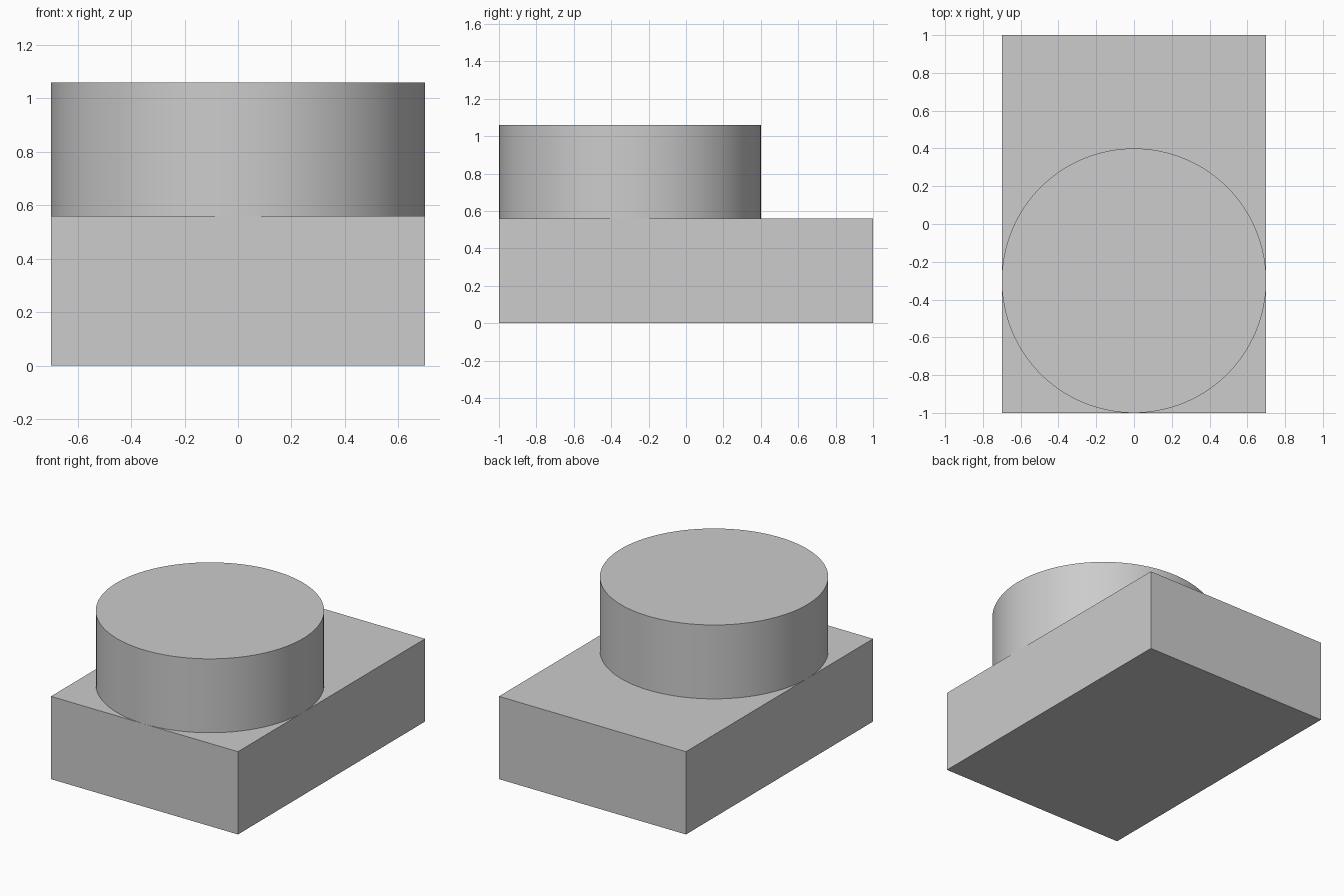
import bpy
import math

# Remove the default object
cube = bpy.data.objects.get("Cube")
if cube:
    bpy.data.objects.remove(cube, do_unlink=True)

WIDTH, LENGTH = 1.4, 2.0
BASE_H, DISC_H = 0.56, 0.5
RADIUS = WIDTH / 2

# Single grey material
grey = bpy.data.materials.new("light grey")
grey.use_nodes = True
colour = (0.604, 0.604, 0.604, 1)
grey.diffuse_color = colour
grey.node_tree.nodes["Principled BSDF"].inputs["Base Color"].default_value = colour


def finish(name):
    obj = bpy.context.object
    obj.name = obj.data.name = name
    obj.data.materials.append(grey)
    return obj


# Rectangular base block
bpy.ops.mesh.primitive_cube_add(size=1, location=(0, 0, BASE_H / 2))
base = finish("base_block")
base.scale = (WIDTH, LENGTH, BASE_H)
bpy.ops.object.transform_apply(location=False, rotation=False, scale=True)

# Round boss, tangent to the front and both sides of the block
bpy.ops.mesh.primitive_cylinder_add(
    vertices=128, radius=RADIUS, depth=DISC_H,
    location=(0, RADIUS - LENGTH / 2, BASE_H + DISC_H / 2))
finish("round_boss")
bpy.ops.object.shade_smooth_by_angle(angle=math.radians(30))
